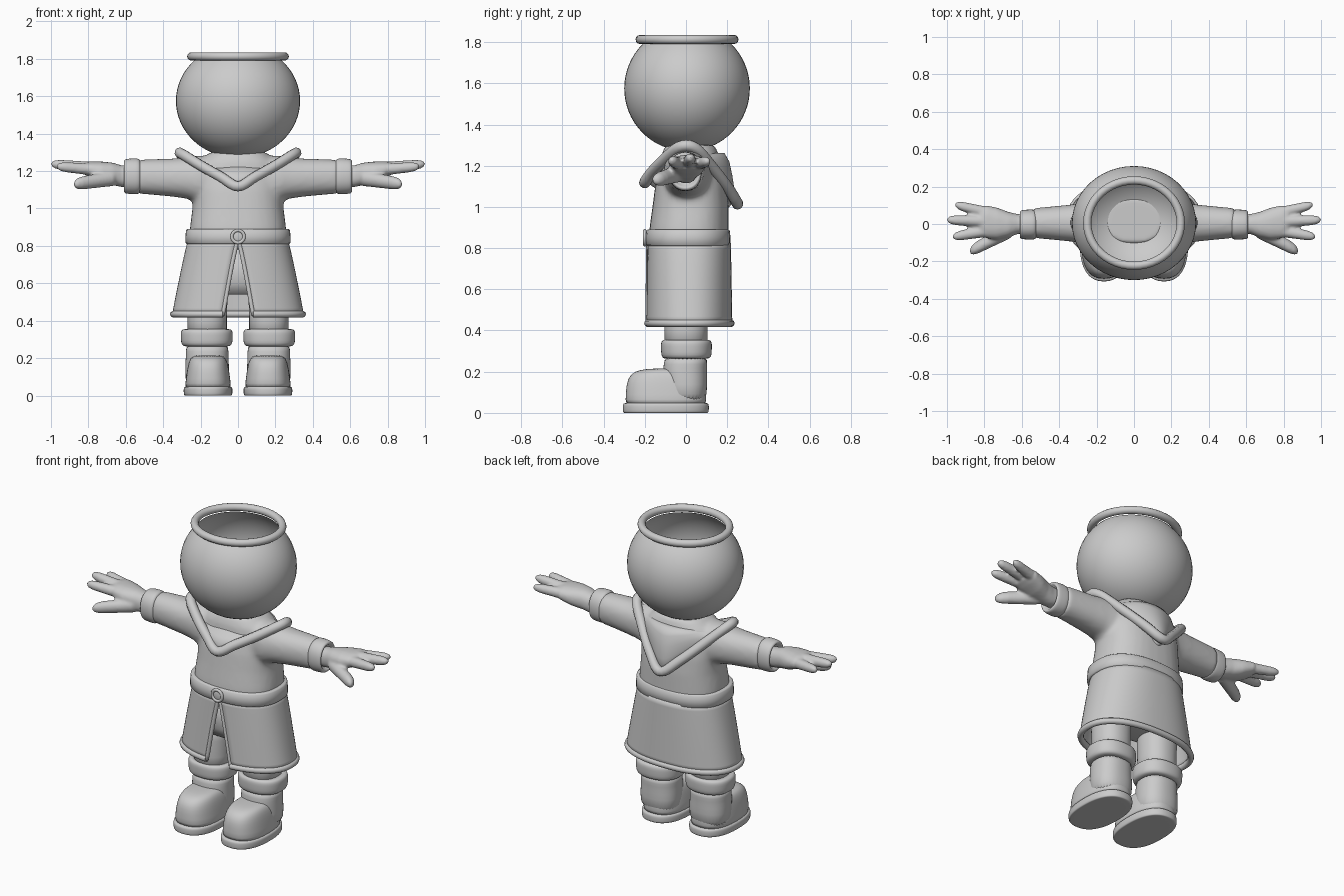
import bpy, bmesh, math
from mathutils import Vector

if "Cube" in bpy.data.objects:
    bpy.data.objects.remove(bpy.data.objects["Cube"])

grey = bpy.data.materials.new("plain_grey")
grey.diffuse_color = (0.6, 0.6, 0.6, 1)
grey.use_nodes = True
grey.node_tree.nodes["Principled BSDF"].inputs["Base Color"].default_value = grey.diffuse_color


def superellipse(a, rx, ry, n):
    c, s = math.cos(a), math.sin(a)
    return (math.copysign(rx * abs(c) ** (2 / n), c),
            math.copysign(ry * abs(s) ** (2 / n), s))


def ring_z(z, cx, cy, rx, ry, n=2.0, seg=32):
    pts = [superellipse(2 * math.pi * i / seg, rx, ry, n) for i in range(seg)]
    return [Vector((cx + p[0], cy + p[1], z)) for p in pts]


def ring_x(x, cy, cz, ry, rz, n=2.0, seg=24):
    pts = [superellipse(2 * math.pi * i / seg, ry, rz, n) for i in range(seg)]
    return [Vector((x, cy + p[0], cz + p[1])) for p in pts]


def loft(bm, rings, closed=True, caps=True, loop=False):
    rows = [[bm.verts.new(p) for p in r] for r in rings]
    m = len(rows[0])
    pairs = list(zip(rows, rows[1:])) + ([(rows[-1], rows[0])] if loop else [])
    for a, b in pairs:
        for i in range(m if closed else m - 1):
            j = (i + 1) % m
            bm.faces.new((a[i], a[j], b[j], b[i]))
    if caps:
        bm.faces.new(rows[0][::-1])
        bm.faces.new(rows[-1])


def finish(name, bm, subsurf=0, mirror=False, remesh=0, smooth=0, thick=0):
    bmesh.ops.recalc_face_normals(bm, faces=bm.faces)
    me = bpy.data.meshes.new(name)
    bm.to_mesh(me)
    bm.free()
    me.materials.append(grey)
    for p in me.polygons:
        p.use_smooth = True
    ob = bpy.data.objects.new(name, me)
    bpy.context.collection.objects.link(ob)
    if remesh:
        md = ob.modifiers.new("Fuse", 'REMESH')
        md.mode, md.voxel_size, md.use_smooth_shade = 'VOXEL', remesh, True
        md = ob.modifiers.new("Soften", 'SMOOTH')
        md.factor, md.iterations = 0.5, smooth
    if thick:
        md = ob.modifiers.new("Thickness", 'SOLIDIFY')
        md.thickness, md.offset = thick, 0
    if subsurf:
        md = ob.modifiers.new("Round", 'SUBSURF')
        md.levels = md.render_levels = subsurf
    if mirror:
        ob.modifiers.new("Mirror", 'MIRROR').use_mirror_merge = False
    return ob


def part(name, rings, closed=True, caps=True, loop=False, **kw):
    bm = bmesh.new()
    loft(bm, rings, closed, caps, loop)
    return finish(name, bm, **kw)


def tube(name, pts, radius, cyclic):
    cu = bpy.data.curves.new(name, 'CURVE')
    cu.dimensions, cu.bevel_depth, cu.bevel_resolution = '3D', radius, 3
    cu.use_fill_caps = True
    sp = cu.splines.new('POLY')
    sp.points.add(len(pts) - 1)
    for q, p in zip(sp.points, pts):
        q.co = (*p, 1)
    sp.use_cyclic_u, sp.use_smooth = cyclic, True
    cu.materials.append(grey)
    ob = bpy.data.objects.new(name, cu)
    bpy.context.collection.objects.link(ob)


def catmull_loop(pts, steps):
    out, n = [], len(pts)
    for i in range(n):
        a, b, c, d = (Vector(pts[(i + k) % n]) for k in (-1, 0, 1, 2))
        for s in range(steps):
            t = s / steps
            out.append(0.5 * (2 * b + (c - a) * t + (2 * a - 5 * b + 4 * c - d) * t * t
                              + (3 * b - a - 3 * c + d) * t ** 3))
    return out


# Open bowl head with a rolled rim
head = []
for i in range(25):
    a = math.radians(-89 + i * (89 + 45) / 24)
    head.append(ring_z(1.575 + 0.305 * math.sin(a), 0, 0.005,
                       0.332 * math.cos(a), 0.305 * math.cos(a), seg=48))
bm = bmesh.new()
loft(bm, head, caps=False)
bm.faces.ensure_lookup_table()
bmesh.ops.holes_fill(bm, edges=[e for e in bm.edges if e.is_boundary and e.verts[0].co.z < 1.4])
finish("head_bowl", bm)
part("head_rim", [ring_z(1.813 + 0.022 * math.sin(a), 0, 0.005, 0.25 + 0.022 * math.cos(a),
                         0.228 + 0.022 * math.cos(a), seg=48)
                  for a in [2 * math.pi * k / 12 for k in range(12)]], caps=False, loop=True)

# Tunic body fused with both sleeves
bm = bmesh.new()
loft(bm, [ring_z(z, 0, cy, rx, ry, 2.4) for z, cy, rx, ry in [
    (0.78, .012, .26, .195), (0.9, .015, .257, .192), (1.0, .022, .244, .185),
    (1.1, .025, .24, .175), (1.18, .025, .235, .155), (1.25, .02, .21, .14), (1.3, .02, .15, .12)]])
for s in (1, -1):
    loft(bm, [ring_x(s * x, .005, cz, ry, rz, 2.2) for x, cz, ry, rz in [
        (.1, 1.155, .11, .125), (.22, 1.158, .115, .125), (.27, 1.163, .107, .112), (.35, 1.165, .098, .102),
        (.45, 1.168, .088, .096), (.54, 1.17, .08, .09)]])
finish("tunic_body", bm, remesh=.013, smooth=8)

# Sleeve cuffs
part("sleeve_cuff", [ring_x(x, -.003, 1.172, r * .84, r, 2.2) for x, r in [
    (.52, .07), (.522, .088), (.535, .097), (.565, .096), (.598, .094), (.61, .088), (.61, .072), (.58, .066)]],
    mirror=True, subsurf=1)

# Hands: palm, three fingers and thumb fused
bm = bmesh.new()
loft(bm, [ring_x(x, cy, cz, ry, rz, 2.3) for x, cy, cz, ry, rz in [
    (.56, 0, 1.17, .05, .055), (.62, 0, 1.172, .053, .058), (.67, -.004, 1.185, .068, .06),
    (.73, .002, 1.195, .085, .056), (.79, .012, 1.208, .088, .044), (.825, .015, 1.215, .07, .032)]])


def finger(a, b, r0, r1):
    a, b = Vector(a), Vector(b)
    loft(bm, [ring_x((c := a.lerp(b, t)).x, c.y, c.z, k * (r0 + (r1 - r0) * t), k * (r0 + (r1 - r0) * t))
              for t, k in [(0, .6), (.1, 1), (.35, 1), (.6, 1), (.8, 1), (.92, .85), (.97, .6), (1, .25)]])


finger((.74, .05, 1.205), (.957, .103, 1.222), .034, .024)
finger((.74, .012, 1.212), (1.0, .022, 1.238), .036, .025)
finger((.74, -.03, 1.205), (.97, -.068, 1.225), .034, .025)
finger((.64, -.025, 1.165), (.878, -.145, 1.13), .042, .034)
finish("hand", bm, remesh=.008, smooth=5, mirror=True)

# Pointed hood collar: rolled edge and draped cloth
half = [(.09, -.165, 1.168), (.2, -.105, 1.23), (.3, -.03, 1.292), (.3, .045, 1.285),
        (.21, .125, 1.195), (.1, .205, 1.09)]
outline = [(0, -.2, 1.118)] + half + [(0, .25, 1.015)] + [(-x, y, z) for x, y, z in half[::-1]]
edge = catmull_loop(outline, 5)
tube("hood_edge", edge, .028, True)


def neck(p):
    a = math.atan2(p.y - .01, p.x)
    y = .01 + .19 * math.sin(a)
    return Vector((.2 * math.cos(a), y, 1.24 + .26 * y))


under = [Vector((p.x * .68, .02 + (p.y - .02) * .68, p.z - .04)) for p in edge]
part("hood_cloth", [under, edge, [p.lerp(neck(p), .5) for p in edge], [neck(p) for p in edge],
                    [Vector((p.x * .5, p.y * .5, 1.24)) for p in map(neck, edge)]],
     caps=False, subsurf=1)

# Belt and round buckle
part("belt", [ring_z(z, 0, .01, .255 + d, .18 + d, 2.4, 48) for z, d in [
    (.81, 0), (.81, .018), (.816, .026), (.85, .026), (.884, .023), (.89, .016), (.89, 0)]], caps=False)
tube("buckle_ring", [(.033 * math.cos(t), -.2, .85 + .033 * math.sin(t))
                     for t in [2 * math.pi * k / 28 for k in range(28)]], .009, True)
bm = bmesh.new()
bmesh.ops.create_uvsphere(bm, u_segments=24, v_segments=12, radius=.03)
for v in bm.verts:
    v.co = (v.co.x, -.197 + v.co.y * .25, .85 + v.co.z)
finish("buckle_disc", bm)

# Split skirt with a raised border
rows = []
for i in range(13):
    t = i / 12
    z, rx, ry = .825 - .39 * t, .262 + .083 * t ** .9, .196 + .007 * t
    w = .003 + .077 * t ** .85
    d = math.asin((w / rx) ** 1.15)
    rows.append([])
    for k in range(61):
        x, y = superellipse(-math.pi / 2 + d + (2 * math.pi - 2 * d) * k / 60, rx, ry, 2.3)
        rows[-1].append(Vector((x, .015 + y, z)))
part("skirt", rows, closed=False, caps=False, thick=.014)
tube("skirt_border", [r[0] for r in rows] + rows[-1][1:-1] + [r[-1] for r in rows[::-1]], .012, False)
tube("skirt_hem", rows[-1], .018, False)

# Hips and trouser legs
part("hips", [ring_z(z, 0, .01, rx, ry, 2.4) for z, rx, ry in [
    (.54, .18, .09), (.545, .215, .11), (.6, .235, .13), (.8, .235, .15)]])
part("trouser_leg", [ring_z(z, .165, 0, r, r, 2.2) for z, r in [
    (.3, .105), (.4, .105), (.5, .108), (.62, .1)]], mirror=True)

# Boots: cuff, shaft, foot and sole
part("boot_cuff", [ring_z(z, .167, .002, r, r * .89, 2.3) for z, r in [
    (.262, .105), (.264, .128), (.28, .138), (.31, .139), (.335, .14), (.35, .135), (.356, .122), (.352, .1)]],
    mirror=True, subsurf=1)
part("boot_shaft", [ring_z(z, .165, cy, rx, ry, 2.3) for z, cy, rx, ry in [
    (.03, 0, .12, .103), (.15, 0, .117, .103), (.2, -.006, .115, .108), (.235, -.002, .113, .105),
    (.28, 0, .116, .106)]], mirror=True, subsurf=1)
part("boot_foot", [ring_z(z, .16, (y0 + y1) / 2, rx, (y1 - y0) / 2, 2.5) for z, y0, y1, rx in [
    (.03, -.295, .1, .125), (.06, -.294, .1, .122), (.12, -.292, .095, .115), (.165, -.283, .09, .107),
    (.192, -.262, .08, .098), (.208, -.23, .06, .085), (.216, -.17, .03, .06)]], mirror=True, subsurf=1)
part("boot_sole", [ring_z(z, .16, -.098, .131 - d, .21 - d, 2.4) for z, d in [
    (0, .012), (0, .006), (.004, .001), (.02, 0), (.038, 0), (.047, .004), (.05, .02)]],
    mirror=True, subsurf=1)
